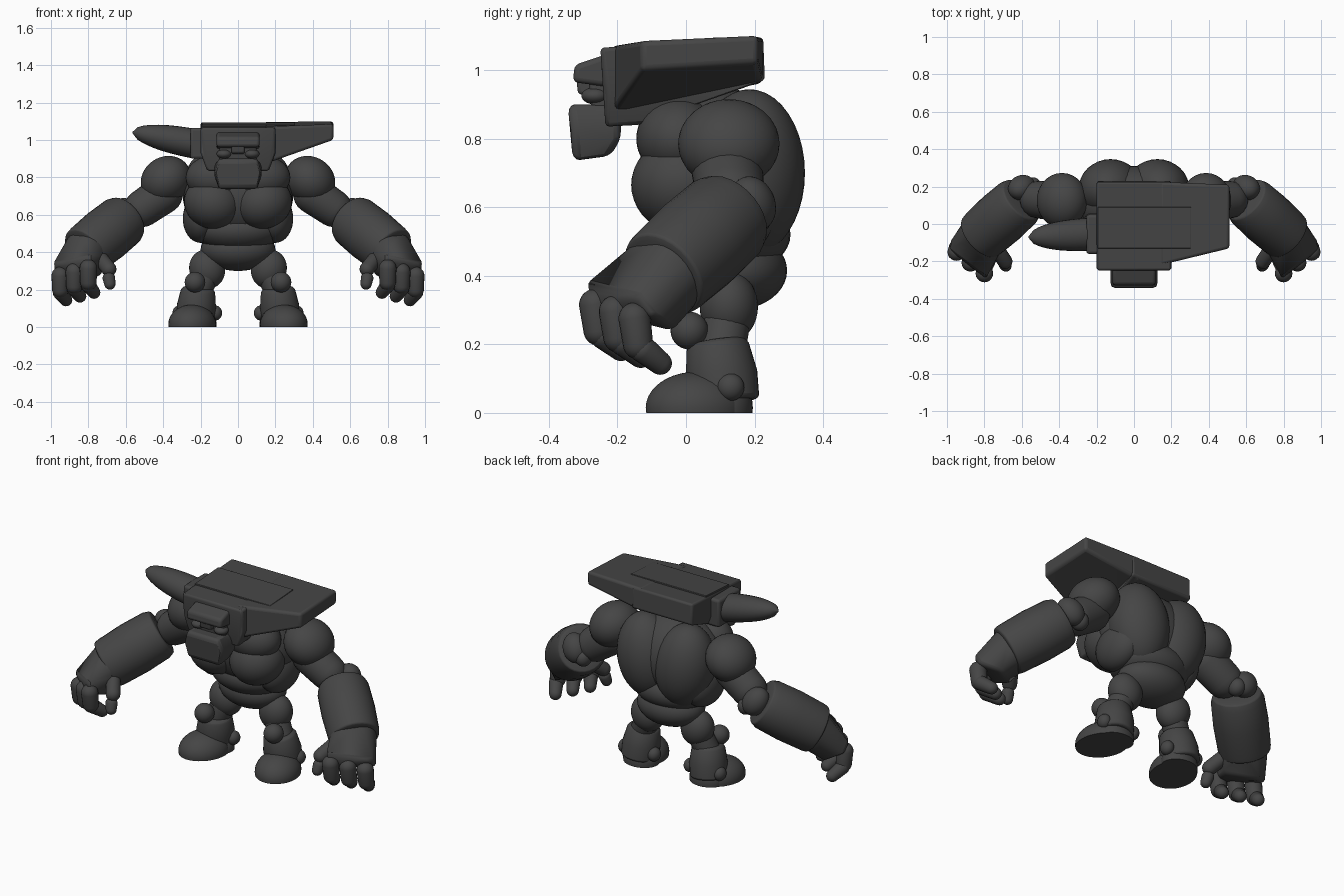
import bpy, bmesh, math
from mathutils import Vector, Matrix, Euler

if "Cube" in bpy.data.objects:
    bpy.data.objects.remove(bpy.data.objects["Cube"])

iron = bpy.data.materials.new("dark_iron")
iron.use_nodes = True
COLOUR = (0.06, 0.06, 0.06, 1)
iron.diffuse_color = COLOUR
iron.node_tree.nodes["Principled BSDF"].inputs["Base Color"].default_value = COLOUR


def finish(name, bm, mirror=False, bevel=0):
    """Turn a bmesh into an object, optionally mirrored across x and bevelled."""
    bmesh.ops.recalc_face_normals(bm, faces=bm.faces)
    mesh = bpy.data.meshes.new(name)
    bm.to_mesh(mesh)
    bm.free()
    mesh.materials.append(iron)
    ob = bpy.data.objects.new(name, mesh)
    bpy.context.collection.objects.link(ob)
    bpy.ops.object.select_all(action='DESELECT')
    ob.select_set(True)
    bpy.context.view_layer.objects.active = ob
    bpy.ops.object.shade_smooth_by_angle(angle=math.radians(40))
    if bevel:
        mod = ob.modifiers.new("bevel", 'BEVEL')
        mod.width, mod.segments = bevel, 3
        mod.limit_method, mod.angle_limit = 'ANGLE', math.radians(25)
    if mirror:
        ob.modifiers.new("mirror", 'MIRROR').use_mirror_merge = False
    return ob


def ball(name, loc, size, mirror=False, rot=(0, 0, 0), floor=None):
    bm = bmesh.new()
    mat = Matrix.LocRotScale(Vector(loc), Euler([math.radians(a) for a in rot]), Vector(size))
    bmesh.ops.create_uvsphere(bm, u_segments=32, v_segments=20, radius=1, matrix=mat)
    if floor is not None:
        geom = bm.verts[:] + bm.edges[:] + bm.faces[:]
        cut = bmesh.ops.bisect_plane(bm, geom=geom, plane_co=(0, 0, floor),
                                     plane_no=(0, 0, -1), clear_outer=True)
        rim = [e for e in cut["geom_cut"] if isinstance(e, bmesh.types.BMEdge)]
        bmesh.ops.contextual_create(bm, geom=rim)
    return finish(name, bm, mirror)


def lathe(name, a, b, profile, mirror=False, segs=28, bevel=0):
    """Revolve (distance fraction, radius) pairs around the line a-b."""
    a, b = Vector(a), Vector(b)
    turn = (b - a).to_track_quat('Z', 'Y')
    bm = bmesh.new()
    rings = []
    for t, r in profile:
        rings.append([bm.verts.new(a.lerp(b, t) + turn @ Vector(
            (r * math.cos(k * math.tau / segs), r * math.sin(k * math.tau / segs), 0)))
            for k in range(segs)])
    for lo, hi in zip(rings, rings[1:]):
        for k in range(segs):
            n = (k + 1) % segs
            bm.faces.new((lo[k], lo[n], hi[n], hi[k]))
    bm.faces.new(rings[0])
    bm.faces.new(rings[-1])
    return finish(name, bm, mirror, bevel)


def capsule(name, a, b, r1, r2, mirror=True):
    length = (Vector(b) - Vector(a)).length
    arc = [math.radians(d) for d in range(4, 91, 14)]
    start = [(-r1 * math.cos(d) / length, r1 * math.sin(d)) for d in arc]
    end = [(1 + r2 * math.cos(d) / length, r2 * math.sin(d)) for d in reversed(arc)]
    return lathe(name, a, b, start + end, mirror, 20)


def hull(name, points, mirror=False, bevel=0.015):
    bm = bmesh.new()
    for p in points:
        bm.verts.new(p)
    out = bmesh.ops.convex_hull(bm, input=bm.verts[:])
    loose = {v for v in out["geom_interior"] if isinstance(v, bmesh.types.BMVert)}
    bmesh.ops.delete(bm, geom=list(loose), context='VERTS')
    bmesh.ops.dissolve_limit(bm, angle_limit=math.radians(4), verts=bm.verts[:], edges=bm.edges[:])
    return finish(name, bm, mirror, bevel)


def both(x, *yz):
    return [(s * x, y, z) for s in (-1, 1) for y, z in yz]


# Torso
ball("torso_core", (0, 0.1, 0.71), (0.29, 0.21, 0.24))
ball("back_muscle", (0.125, 0.185, 0.70), (0.17, 0.162, 0.245), True, (0, 8, 0))
ball("chest_muscle", (0.135, -0.01, 0.665), (0.155, 0.15, 0.14), True, (0, -15, 0))
ball("collar_muscle", (0.12, -0.02, 0.80), (0.16, 0.125, 0.12), True)
ball("side_muscle", (0.2, 0.11, 0.58), (0.095, 0.15, 0.13), True)
ball("belly", (0, 0.12, 0.52), (0.235, 0.185, 0.12))
ball("pelvis", (0, 0.14, 0.415), (0.2, 0.155, 0.115))

# Legs
ball("thigh", (0.165, 0.125, 0.31), (0.095, 0.085, 0.105), True, (0, 20, 0))
ball("knee", (0.23, 0.01, 0.24), (0.055, 0.055, 0.055), True)
capsule("shin", (0.17, 0.12, 0.28), (0.225, 0.1, 0.16), 0.07, 0.07)
lathe("boot_cuff", (0.23, 0.115, 0.03), (0.212, 0.09, 0.21),
      [(0, 0.10), (0.45, 0.105), (0.9, 0.092), (1, 0.08)], True, bevel=0.012)
ball("boot_toe", (0.245, 0.03, 0.015), (0.125, 0.15, 0.105), True, (0, 0, 18), floor=0)
ball("boot_heel", (0.22, 0.11, 0.015), (0.105, 0.085, 0.10), True, floor=0)
for side, x in (("outer", 0.315), ("inner", 0.12)):
    ball(side + "_ankle", (x, 0.13, 0.075), (0.035, 0.04, 0.04), True)

# Arms
ball("shoulder", (0.385, 0.125, 0.785), (0.14, 0.148, 0.125), True, (0, 35, 0))
capsule("upper_arm", (0.4, 0.12, 0.71), (0.51, 0.13, 0.635), 0.105, 0.1)
ball("elbow", (0.60, 0.195, 0.61), (0.07, 0.065, 0.085), True, (20, 30, 0))
ball("elbow_knob", (0.54, 0.20, 0.57), (0.045, 0.05, 0.05), True)
lathe("gauntlet", (0.595, 0.135, 0.585), (0.825, -0.07, 0.40),
      [(0, 0.10), (0.02, 0.13), (0.12, 0.143), (0.5, 0.148), (0.9, 0.142), (0.98, 0.138), (1, 0.12)],
      True, bevel=0.006)

# Hands: a round wrist widening into a flat knuckle edge
wrist, axis = Vector((0.80, -0.045, 0.42)), Vector((0.1, -0.14, -0.1)).to_track_quat('Z', 'Y')
ring = [wrist + axis @ Vector((0.125 * math.cos(k * math.tau / 24), 0.125 * math.sin(k * math.tau / 24), 0))
        for k in range(24)]
hull("hand", ring + [(0.79, -0.295, 0.375), (0.99, -0.14, 0.335), (0.985, -0.1, 0.28),
                     (0.80, -0.28, 0.30), (0.74, -0.15, 0.27), (0.9, -0.04, 0.24)], True, 0.02)
for i, finger in enumerate(("first", "middle", "last")):
    k = Vector((0.80, -0.265, 0.315)).lerp(Vector((0.95, -0.15, 0.275)), i / 2)
    bend = k + Vector((0, 0.01, -0.075))
    capsule(finger + "_finger", k, bend, 0.047, 0.044)
    capsule(finger + "_fingertip", bend + Vector((0, 0.015, -0.015)),
            bend + Vector((-0.03, 0.065, -0.055)), 0.04, 0.034)
capsule("thumb", (0.73, -0.14, 0.36), (0.69, -0.2, 0.31), 0.04, 0.04)
capsule("thumb_tip", (0.69, -0.215, 0.26), (0.685, -0.225, 0.23), 0.034, 0.03)

# Anvil head
hull("anvil_block", both(0.2, (-0.25, 1.065), (0.225, 1.095), (0.23, 0.97), (-0.23, 0.93))
     + both(0.165, (-0.235, 0.835), (-0.14, 0.84), (0.0, 0.895)))
hull("anvil_heel", [(0.14, -0.22, 1.07), (0.51, -0.13, 1.085), (0.51, 0.21, 1.1), (0.14, 0.225, 1.097),
                    (0.14, -0.22, 0.87), (0.25, -0.17, 0.92), (0.51, -0.13, 1.0), (0.51, 0.21, 1.02),
                    (0.14, 0.225, 0.96)])
hull("anvil_top_plate", [(x, y, z + d) for x in (-0.195, 0.305)
                         for y, z in ((-0.13, 1.074), (0.09, 1.088)) for d in (-0.005, 0.007)], bevel=0.003)
hull("horn_collar", [(x, y, z) for x in (-0.255, -0.17) for y in (-0.16, 0.05) for z in (0.9, 1.065)])

# Horn with a raised, pointed tip
bm = bmesh.new()
rows = []
for k in range(13):
    t = k / 12
    r = max(math.sqrt(1 - t ** 2.2), 0.03)
    c = Vector((-0.23 - 0.335 * t, -0.055 - 0.015 * t, 0.98 + 0.06 * t))
    rows.append([bm.verts.new(c + Vector((0, 0.088 * r * math.cos(a * math.tau / 24),
                                          0.08 * r * math.sin(a * math.tau / 24)))) for a in range(24)])
for lo, hi in zip(rows, rows[1:]):
    for a in range(24):
        bm.faces.new((lo[a], lo[a - 1], hi[a - 1], hi[a]))
bm.faces.new(rows[0])
bm.faces.new(rows[-1])
finish("horn", bm)

# Face
hull("brow", both(0.115, (-0.325, 1.015), (-0.33, 0.965), (-0.22, 1.05), (-0.22, 0.95)))
hull("face_plate", both(0.1, (-0.285, 0.98), (-0.275, 0.87), (-0.2, 0.98), (-0.2, 0.87)))
hull("nose", both(0.035, (-0.32, 0.975), (-0.315, 0.93), (-0.25, 0.98), (-0.25, 0.92)), bevel=0.01)
ball("cheek", (0.075, -0.265, 0.925), (0.04, 0.04, 0.025), True)
hull("jaw", both(0.125, (-0.335, 0.83), (-0.19, 0.87), (-0.19, 0.80))
     + both(0.1, (-0.345, 0.90), (-0.22, 0.90), (-0.33, 0.735), (-0.22, 0.75)), bevel=0.02)
